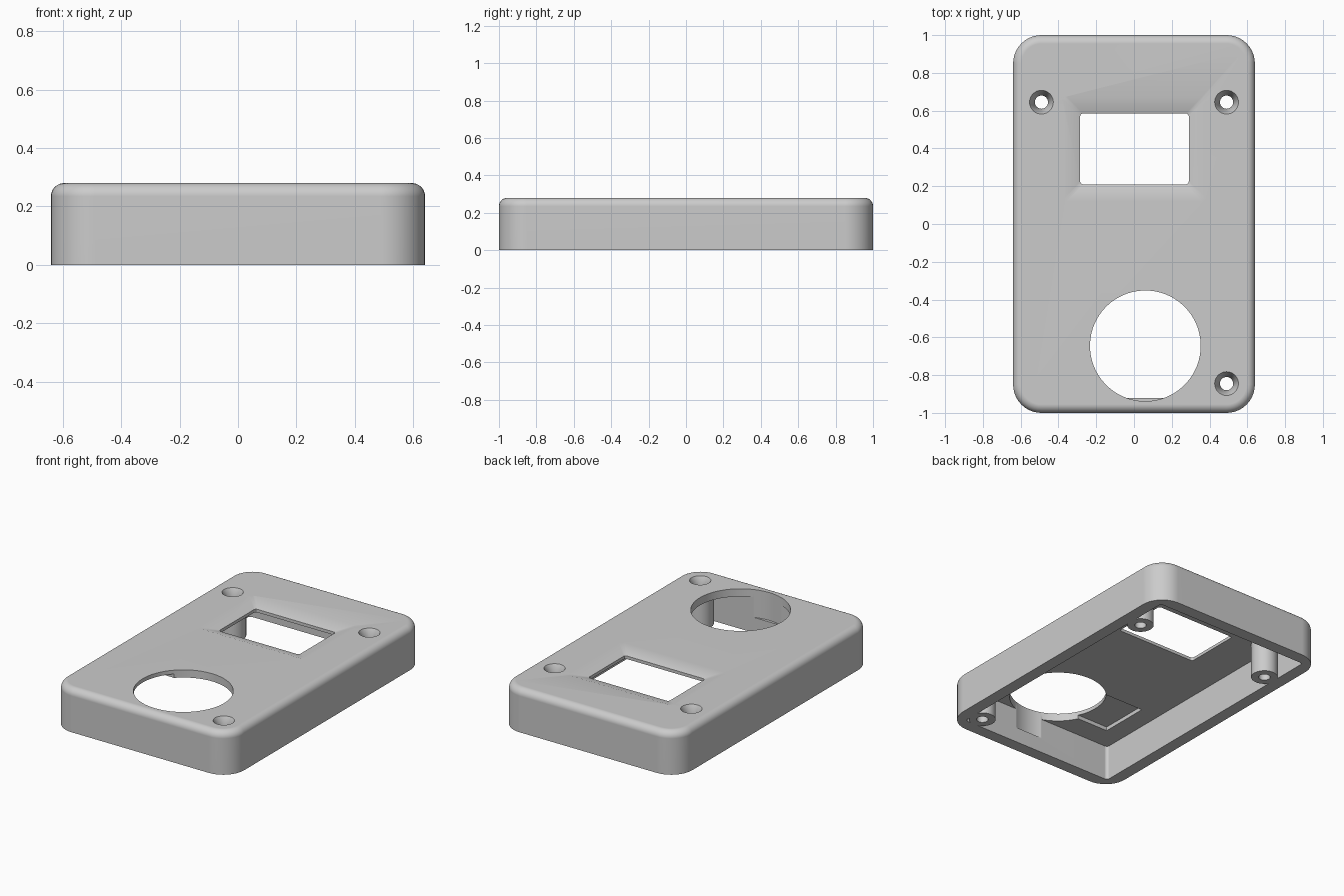
import bpy, bmesh, math

cube = bpy.data.objects.get("Cube")
if cube:
    bpy.data.objects.remove(cube, do_unlink=True)

mat = bpy.data.materials.new("grey_plastic")
mat.use_nodes = True
GREY = (0.6, 0.6, 0.6, 1)
mat.diffuse_color = GREY
mat.node_tree.nodes["Principled BSDF"].inputs["Base Color"].default_value = GREY


def rounded_rect(x0, x1, y0, y1, r, z, n=10):
    """Outline of a rectangle with rounded corners at height z."""
    pts = []
    for i, (cx, cy) in enumerate([(x1 - r, y1 - r), (x0 + r, y1 - r),
                                  (x0 + r, y0 + r), (x1 - r, y0 + r)]):
        for k in range(n + 1):
            a = math.pi / 2 * (i + k / n)
            pts.append((cx + r * math.cos(a), cy + r * math.sin(a), z))
    return pts


def circle(x, y, r, z, n=48):
    return [(x + r * math.cos(math.tau * k / n), y + r * math.sin(math.tau * k / n), z)
            for k in range(n)]


def loft(name, rings):
    """Closed solid through a stack of outlines, bottom to top."""
    bm = bmesh.new()
    loops = [[bm.verts.new(p) for p in ring] for ring in rings]
    for a, b in zip(loops, loops[1:]):
        for i in range(len(a)):
            j = (i + 1) % len(a)
            bm.faces.new((a[i], a[j], b[j], b[i]))
    bm.faces.new(loops[0][::-1])
    bm.faces.new(loops[-1])
    me = bpy.data.meshes.new(name)
    bm.to_mesh(me)
    bm.free()
    me.materials.append(mat)
    ob = bpy.data.objects.new(name, me)
    bpy.context.collection.objects.link(ob)
    return ob


def combine(tool, operation="DIFFERENCE"):
    """Apply a boolean to the cover and discard the tool."""
    mod = cover.modifiers.new("boolean", "BOOLEAN")
    mod.operation, mod.solver, mod.object = operation, "EXACT", tool
    bpy.ops.object.modifier_apply(modifier=mod.name)
    bpy.data.objects.remove(tool, do_unlink=True)


W, L, H = 0.64, 1.0, 0.28
CORNER, FILLET, WALL, CEILING = 0.15, 0.045, 0.08, 0.23

# Outer body with a rounded top edge
rings = [rounded_rect(-W, W, -L, L, CORNER, 0)]
for k in range(9):
    a = math.pi / 2 * k / 8
    d = FILLET * (1 - math.cos(a))
    rings.append(rounded_rect(-W + d, W - d, -L + d, L - d, CORNER - d,
                              H - FILLET + FILLET * math.sin(a)))
cover = loft("enclosure_cover", rings)
bpy.context.view_layer.objects.active = cover
cover.select_set(True)

# Hollow underside
w, l = W - WALL, L - WALL
combine(loft("cavity", [rounded_rect(-w, w, -l, l, 0.02, z) for z in (-0.1, CEILING)]))

# Screw posts with countersunk holes
SCREWS = [(-0.49, 0.645), (0.49, 0.645), (0.49, -0.845)]
for x, y in SCREWS:
    combine(loft("post", [circle(x, y, 0.08, z) for z in (0, 0.25)]), "UNION")
for x, y in SCREWS:
    combine(loft("screw_hole", [circle(x, y, r, z, 32) for r, z in
                                ((0.035, -0.1), (0.035, 0.225), (0.063, H), (0.063, 0.4))]))

# Sloped recess and display window
x0, x1, y0, y1, s = -0.285, 0.29, 0.21, 0.585, 0.09
combine(loft("window_slope", [
    rounded_rect(x0, x1, y0, y1, 0.015, 0.25, 3),
    rounded_rect(x0 - s, x1 + s, y0 - s, y1 + s, 0.02, H, 3),
    rounded_rect(x0 - s, x1 + s, y0 - s, y1 + s, 0.02, 0.4, 3)]))
combine(loft("window", [rounded_rect(x0, x1, y0, y1, 0.015, z, 3) for z in (0.1, 0.4)]))

# Large round opening with a shallow pocket beside it underneath
combine(loft("pocket", [rounded_rect(-0.43, 0, -0.77, -0.44, 0.005, z, 2)
                        for z in (0.15, 0.255)]))
combine(loft("round_opening", [circle(0.06, -0.645, 0.293, z, 96) for z in (0.1, 0.4)]))

# Smooth rounded surfaces, keep hard edges crisp
bpy.ops.object.shade_smooth_by_angle(angle=math.radians(30))
normals = cover.modifiers.new("weighted_normals", "WEIGHTED_NORMAL")
normals.keep_sharp = True
